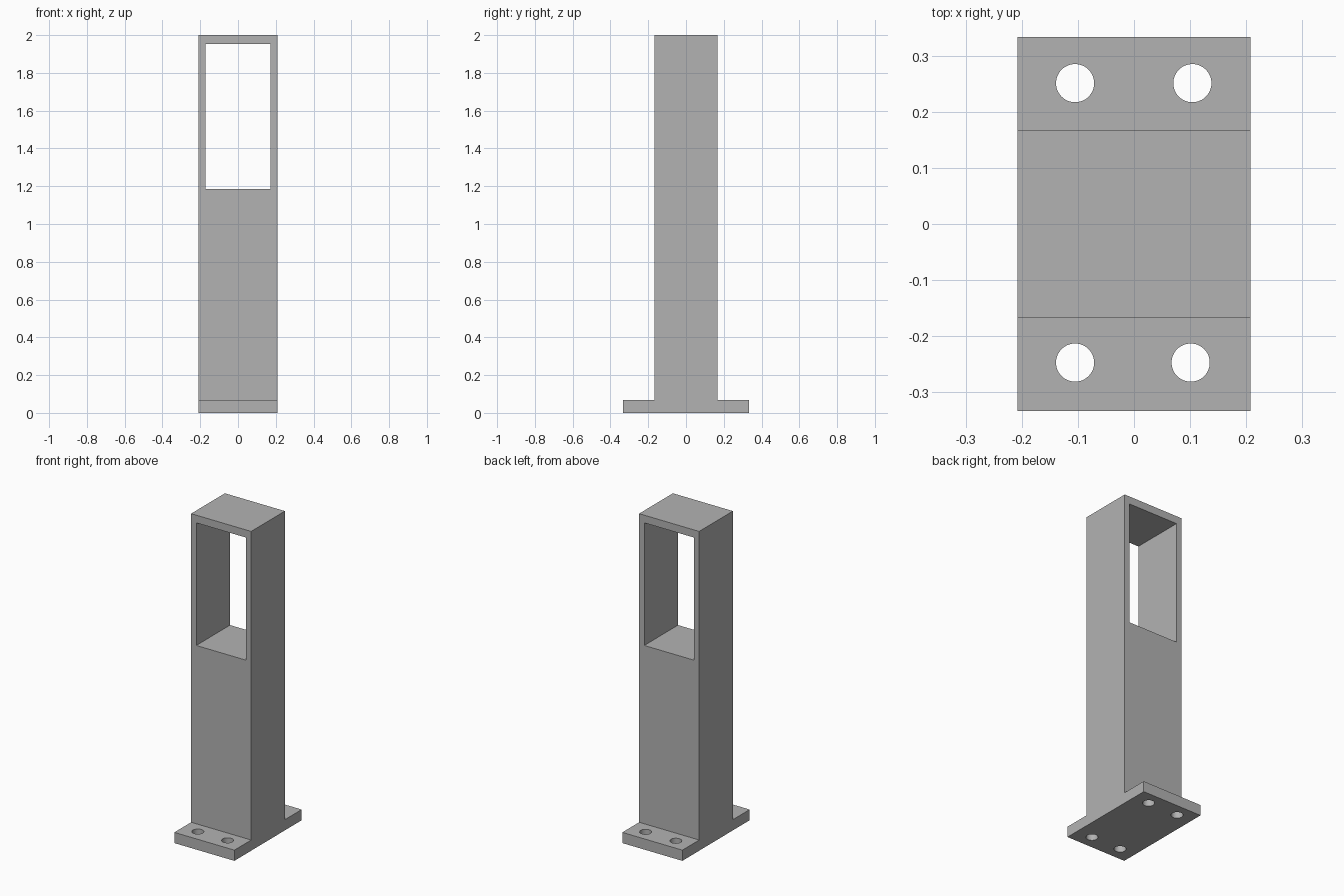
import bpy
import bmesh
from mathutils import Matrix, Vector

cube = bpy.data.objects.get("Cube")
if cube:
    bpy.data.objects.remove(cube, do_unlink=True)

HALF_X = 0.208
POST_Y, BASE_Y = 0.167, 0.333
BASE_TOP, HEIGHT = 0.067, 2.0

grey = bpy.data.materials.new("plain grey")
grey.use_nodes = True
colour = (0.45, 0.45, 0.45, 1)
grey.diffuse_color = colour
grey.node_tree.nodes["Principled BSDF"].inputs["Base Color"].default_value = colour


def make_object(name, bm):
    bmesh.ops.recalc_face_normals(bm, faces=bm.faces)
    mesh = bpy.data.meshes.new(name)
    bm.to_mesh(mesh)
    bm.free()
    mesh.materials.append(grey)
    obj = bpy.data.objects.new(name, mesh)
    bpy.context.collection.objects.link(obj)
    return obj


def cut(target, cutter):
    cutter.hide_render = True
    cutter.hide_set(True)
    cutter.display_type = 'WIRE'
    mod = target.modifiers.new(cutter.name, 'BOOLEAN')
    mod.operation = 'DIFFERENCE'
    mod.solver = 'EXACT'
    mod.object = cutter
    bpy.context.view_layer.objects.active = target
    bpy.ops.object.modifier_apply(modifier=mod.name)
    bpy.data.objects.remove(cutter, do_unlink=True)


# Post and foot plate: an upside-down T profile extruded across the width
half = [(BASE_Y, 0), (BASE_Y, BASE_TOP), (POST_Y, BASE_TOP), (POST_Y, HEIGHT)]
outline = half + [(-y, z) for y, z in reversed(half)]
bm = bmesh.new()
side = bm.faces.new([bm.verts.new((-HALF_X, y, z)) for y, z in outline])
extruded = bmesh.ops.extrude_face_region(bm, geom=[side], use_keep_orig=True)
bmesh.ops.translate(bm, vec=Vector((2 * HALF_X, 0, 0)),
                    verts=[v for v in extruded["geom"] if isinstance(v, bmesh.types.BMVert)])
post = make_object("post_with_foot_plate", bm)

# Rectangular window through the upper post
low, high = 1.184, 1.952
bm = bmesh.new()
bmesh.ops.create_cube(bm, size=1, matrix=Matrix.Translation((0, 0, (low + high) / 2))
                      @ Matrix.Diagonal((0.344, 1, high - low, 1)))
cut(post, make_object("window_cutter", bm))

# Bolt holes through the foot plate
bm = bmesh.new()
for x, y in ((-0.105, 0.251), (0.104, 0.251), (-0.105, -0.247), (0.101, -0.247)):
    bmesh.ops.create_cone(bm, cap_ends=True, segments=48, radius1=0.034, radius2=0.034,
                          depth=0.3, matrix=Matrix.Translation((x, y, 0)))
cut(post, make_object("bolt_hole_cutter", bm))

# Smooth hole walls, crisp flat edges
bpy.ops.object.select_all(action='DESELECT')
post.select_set(True)
bpy.context.view_layer.objects.active = post
bpy.ops.object.shade_smooth_by_angle()
